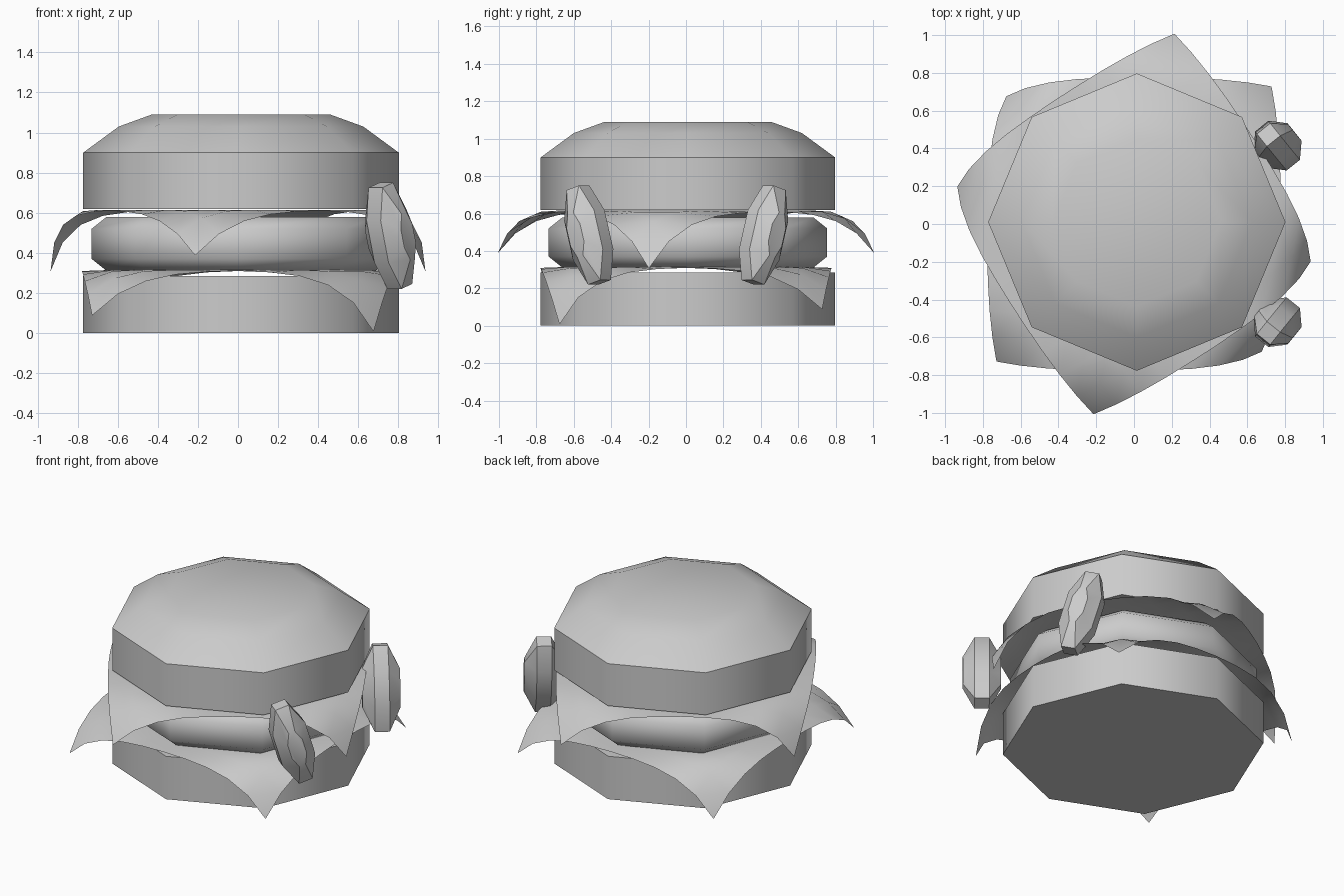
import bpy, bmesh, math
from mathutils import Matrix, Vector

cube = bpy.data.objects.get("Cube")
if cube:
    bpy.data.objects.remove(cube, do_unlink=True)

grey = bpy.data.materials.new("plain_grey")
grey.use_nodes = True
colour = (0.6, 0.6, 0.6, 1)
grey.diffuse_color = colour
grey.node_tree.nodes["Principled BSDF"].inputs["Base Color"].default_value = colour


def finish(name, bm, angle):
    """Turn a bmesh into a shaded object with the grey material."""
    mesh = bpy.data.meshes.new(name)
    bm.to_mesh(mesh)
    bm.free()
    mesh.materials.append(grey)
    obj = bpy.data.objects.new(name, mesh)
    bpy.context.collection.objects.link(obj)
    bpy.ops.object.select_all(action="DESELECT")
    obj.select_set(True)
    bpy.context.view_layer.objects.active = obj
    bpy.ops.object.shade_smooth_by_angle(angle=math.radians(angle))
    return obj


def stack(name, rings, sides=8, turn=0.0, matrix=Matrix(), angle=50):
    """Closed body made of polygon rings given as (radius, height)."""
    bm = bmesh.new()
    loops = []
    for r, z in rings:
        steps = [turn + math.tau * i / sides for i in range(sides)]
        loops.append([bm.verts.new((r * math.cos(a), r * math.sin(a), z)) for a in steps])
    for low, high in zip(loops, loops[1:]):
        for i in range(sides):
            j = (i + 1) % sides
            bm.faces.new((low[i], low[j], high[j], high[i]))
    bm.faces.new(loops[0][::-1])
    bm.faces.new(loops[-1])
    bm.transform(matrix)
    return finish(name, bm, angle)


def slice_sheet(name, z, turn):
    """Square sheet whose four corners droop, two of them further."""
    bm = bmesh.new()
    bmesh.ops.create_grid(bm, x_segments=10, y_segments=10, size=0.78)
    for v in bm.verts:
        r = v.co.length
        s = max(0, r - 0.72)
        deep = v.co.x * v.co.y < 0
        pull, drop = (1.0, 2.1) if deep else (0.5, 1.55)
        if s:
            v.co *= (r - pull * s * s) / r
        v.co.z = -drop * s * s
    bm.transform(Matrix.Translation((0, 0, z)) @ Matrix.Rotation(math.radians(turn), 4, "Z"))
    return finish(name, bm, 80)


# Buns and patty
centre = Matrix.Translation((0.015, 0.01, 0))
stack("bottom_bun", [(0.787, 0), (0.787, 0.285)], matrix=centre)
stack("top_bun", [(0.787, 0.62), (0.787, 0.9), (0.61, 1.03), (0.445, 1.09)], matrix=centre, angle=46)
stack("patty", [(0.67, 0.31), (0.745, 0.37), (0.745, 0.52), (0.67, 0.58)], matrix=centre, angle=60)

# Drooping slices
slice_sheet("lower_slice", 0.315, 0)
slice_sheet("upper_slice", 0.615, 33)

# Long lens-shaped pickles leaning against the side
for name, side, y in (("front_pickle", -1, -0.52), ("back_pickle", 1, 0.415)):
    up = Vector((-0.1, side * 0.12, 0.53)).normalized()
    axis = Vector((0.75, side * 0.6, 0))
    axis = (axis - axis.dot(up) * up).normalized()
    across = up.cross(axis)
    frame = Matrix((across, up, axis)).transposed().to_4x4()
    place = Matrix.Translation((0.76, y, 0.485)) @ frame @ Matrix.Diagonal((0.115, 0.285, 1, 1))
    stack(name, [(0.45, -0.115), (1, -0.045), (1, 0.045), (0.45, 0.115)],
          turn=math.pi / 8, matrix=place, angle=30)
